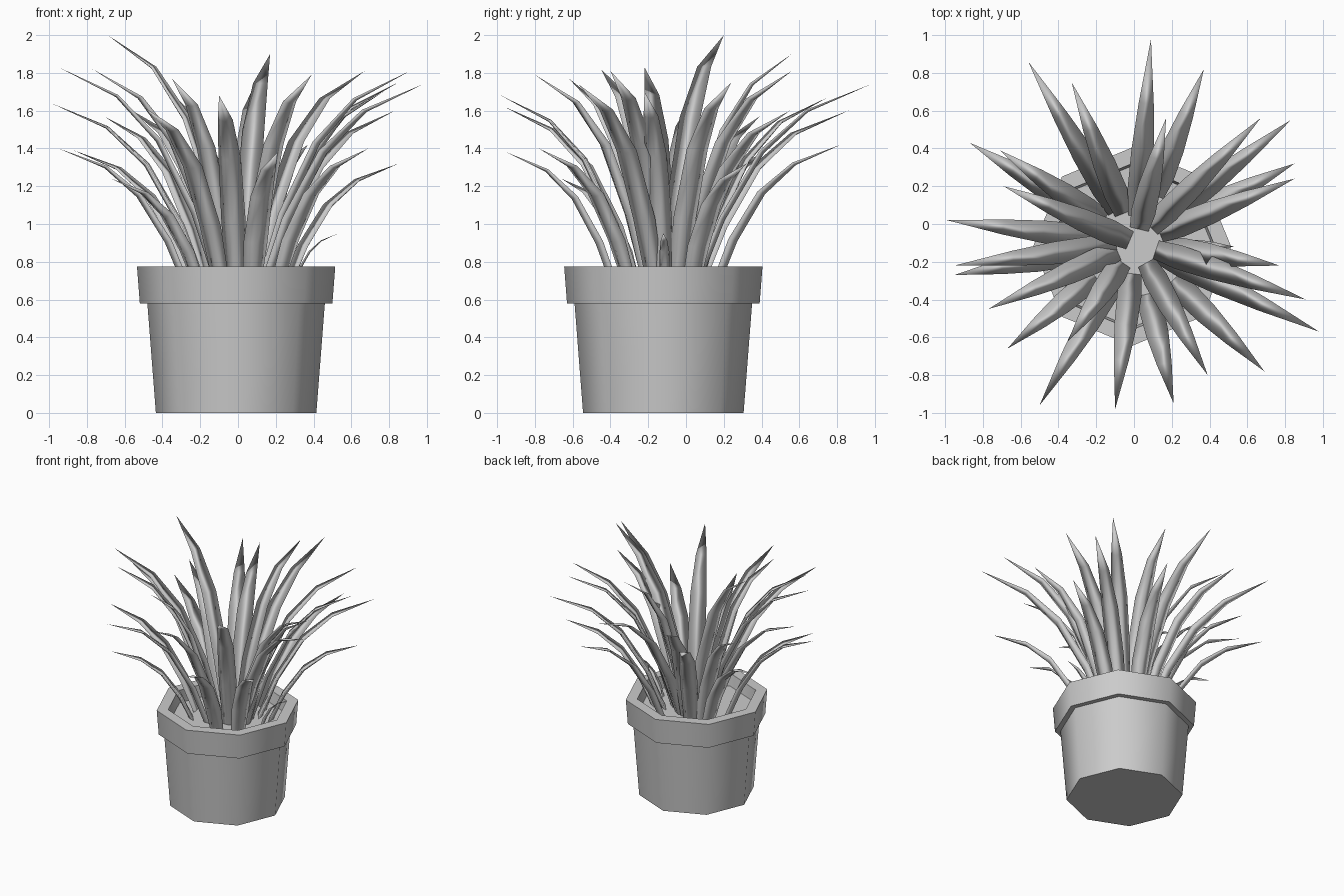
import bpy, bmesh, math
from mathutils import Vector

if "Cube" in bpy.data.objects:
    bpy.data.objects.remove(bpy.data.objects["Cube"])

CX, CY = -0.01, -0.12      # pot axis
SIDES = 8


def finish(name, bm, angle):
    me = bpy.data.meshes.new(name)
    bm.to_mesh(me)
    bm.free()
    ob = bpy.data.objects.new(name, me)
    bpy.context.collection.objects.link(ob)
    bpy.ops.object.select_all(action='DESELECT')
    bpy.context.view_layer.objects.active = ob
    ob.select_set(True)
    bpy.ops.object.shade_smooth_by_angle(angle=math.radians(angle))
    return ob


def lathe(name, profile, cap_start=False, cap_end=False):
    """Eight-sided turned shape from (radius, height) points."""
    bm = bmesh.new()
    rings = []
    for r, z in profile:
        rings.append([bm.verts.new((CX + r * math.cos(math.tau * i / SIDES),
                                    CY + r * math.sin(math.tau * i / SIDES), z))
                      for i in range(SIDES)])
    for a, b in zip(rings, rings[1:]):
        for i in range(SIDES):
            j = (i + 1) % SIDES
            bm.faces.new((a[i], a[j], b[j], b[i]))
    if cap_start:
        bm.faces.new(rings[0][::-1])
    if cap_end:
        bm.faces.new(rings[-1])
    return finish(name, bm, 50)


# Pot with overhanging rim, and the soil inside
lathe("pot", [(0.425, 0), (0.47, 0.58), (0.51, 0.58), (0.525, 0.775),
              (0.44, 0.775), (0.425, 0.66)], cap_start=True)
lathe("soil", [(0.43, 0.68)], cap_end=True)

# Leaf shape: outward fraction, upward fraction, full width, keel depth
LEAF = [(0, 0, 0.10, 0.028), (0.155, 0.345, 0.13, 0.028), (0.38, 0.675, 0.12, 0.024),
        (0.64, 0.875, 0.08, 0.014), (1, 1, 0, 0)]
HEART = Vector((0.01, -0.10, 0))


def leaf(name, tip):
    """Arching closed blade, keeled below and nearly flat on top."""
    tip = Vector(tip)
    out = (Vector((tip.x, tip.y, 0)) - HEART).normalized()
    side = Vector((-out.y, out.x, 0))
    base = HEART + out * min(0.27, 0.03 + 0.4 * (2.0 - tip.z))
    base.z = 0.66
    span = tip - base
    scale = min(1, span.length / 0.9)
    pts = [base + Vector((span.x * s[0], span.y * s[0], span.z * s[1])) for s in LEAF]
    bm = bmesh.new()
    prev = None
    for k, (p, (u, v, w, keel)) in enumerate(zip(pts, LEAF)):
        if w == 0:
            end = bm.verts.new(p)
            for i in range(3):
                bm.faces.new((prev[i], prev[(i + 1) % 3], end))
            break
        along = (pts[k + 1] - pts[max(k - 1, 0)]).normalized()
        under = side.cross(along).normalized()
        if under.dot(out) < 0:
            under = -under
        h = w * scale / 2
        row = [bm.verts.new(p - side * h), bm.verts.new(p + under * keel * scale),
               bm.verts.new(p + side * h)]
        if prev:
            for i in range(3):
                j = (i + 1) % 3
                bm.faces.new((prev[i], prev[j], row[j], row[i]))
        prev = row
    bmesh.ops.recalc_face_normals(bm, faces=bm.faces)
    finish(name, bm, 180)


# Leaf tips, going round the plant
TIPS = [
    (-0.56, 0.86, 1.60), (-0.33, 0.75, 1.67), (0.09, 0.98, 1.74),
    (0.37, 0.82, 1.42), (0.17, 0.56, 1.90), (0.67, 0.56, 1.81),
    (0.83, 0.55, 1.60), (0.85, 0.32, 1.32), (0.85, 0.24, 1.75),
    (0.53, -0.12, 0.95), (0.77, -0.22, 1.70), (0.91, -0.40, 1.81),
    (0.98, -0.57, 1.74), (0.69, -0.78, 1.40), (0.39, -0.80, 1.79),
    (0.21, -0.95, 1.38), (-0.10, -0.98, 1.68), (-0.50, -0.96, 1.62),
    (-0.35, -0.62, 1.77), (-0.67, -0.66, 1.24), (-0.77, -0.45, 1.82),
    (-0.95, -0.27, 1.40), (-0.95, -0.22, 1.83), (-0.99, 0.02, 1.64),
    (-0.69, 0.20, 2.00), (-0.71, 0.39, 1.57), (-0.87, 0.43, 1.39),
]
for n, t in enumerate(TIPS):
    leaf(f"leaf_{n + 1:02d}", t)
